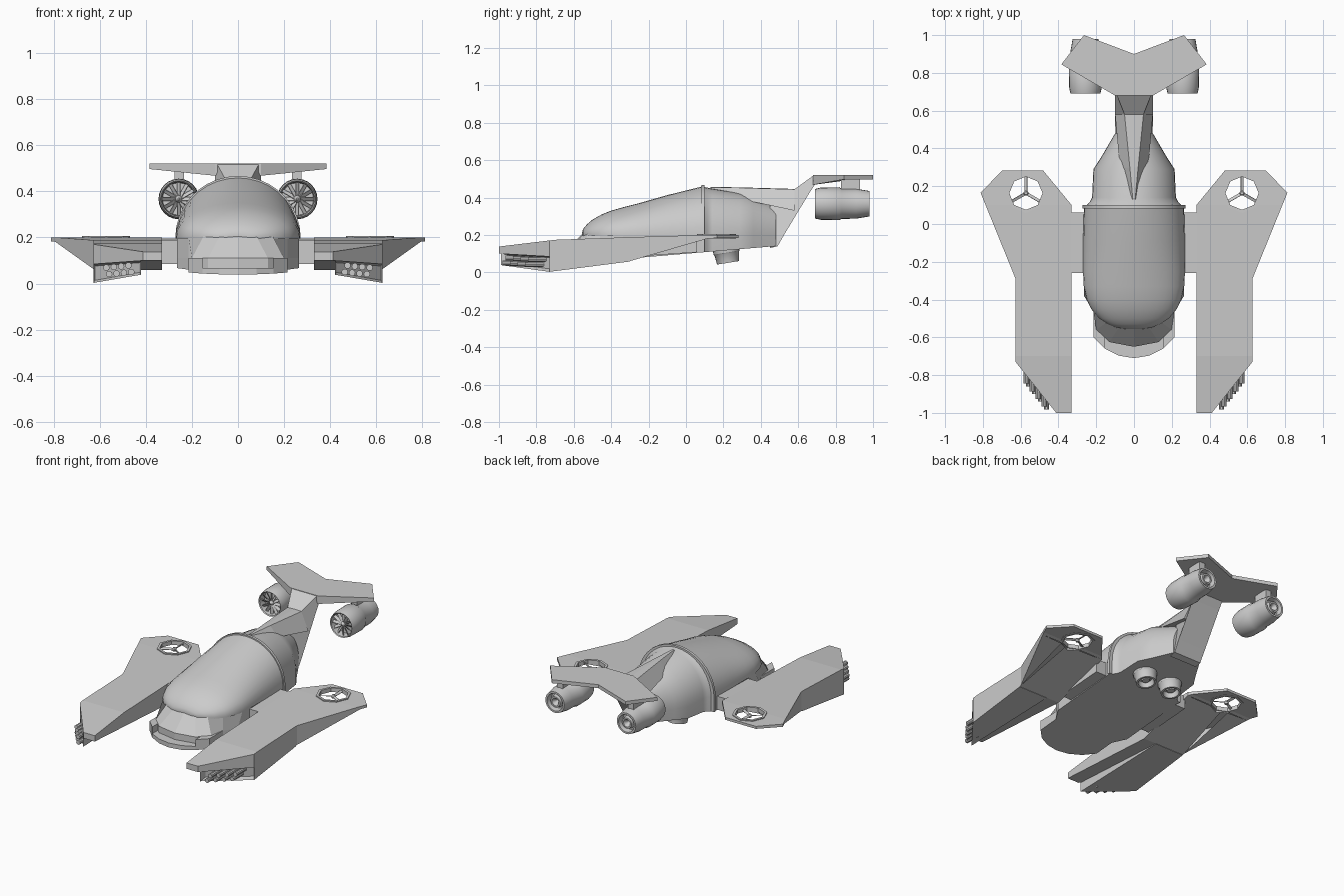
import bpy, bmesh
from math import sin, cos, pi, radians
from mathutils import Vector, Matrix

if "Cube" in bpy.data.objects:
    bpy.data.objects.remove(bpy.data.objects["Cube"])

smooth = []

def finish(name, bm, mirror=False, soft=False):
    bmesh.ops.recalc_face_normals(bm, faces=bm.faces[:])
    me = bpy.data.meshes.new(name)
    bm.to_mesh(me)
    bm.free()
    ob = bpy.data.objects.new(name, me)
    bpy.context.collection.objects.link(ob)
    if mirror:
        ob.modifiers.new("mirror", 'MIRROR')
    if soft:
        smooth.append(ob)
    return ob

def sym(half):
    """Close a half outline (x >= 0) across x = 0."""
    return half + [(-p[0], *p[1:]) for p in reversed(half) if p[0] > 1e-6]

def loft_bm(rings):
    bm = bmesh.new()
    vs = [[bm.verts.new(p) for p in r] for r in rings]
    n = len(vs[0])
    for a, b in zip(vs, vs[1:]):
        for i in range(n):
            bm.faces.new((a[i], a[(i+1) % n], b[(i+1) % n], b[i]))
    bm.faces.new(vs[0])
    bm.faces.new(vs[-1])
    return bm

def loft(name, rings, **kw):
    return finish(name, loft_bm(rings), **kw)

def prism_bm(pts, top, bot, cuts=()):
    """Plan outline with top and bottom heights given as functions of (x, y)."""
    bm = loft_bm([[(x, y, 0) for x, y in pts], [(x, y, 1) for x, y in pts]])
    for c in cuts:
        bmesh.ops.bisect_plane(bm, geom=bm.verts[:]+bm.edges[:]+bm.faces[:],
                               plane_co=(0, c, 0), plane_no=(0, 1, 0))
    for v in bm.verts:
        v.co.z = top(v.co.x, v.co.y) if v.co.z > .5 else bot(v.co.x, v.co.y)
    return bm

def frame(c, axis):
    return Matrix.Translation(c) @ Vector((0, 0, 1)).rotation_difference(Vector(axis)).to_matrix().to_4x4()

def lathe(name, prof, c, axis, n=24, **kw):
    """Revolve (distance, radius) pairs about an axis."""
    m = frame(c, axis)
    rings = [[m @ Vector((r*cos(2*pi*i/n), r*sin(2*pi*i/n), d)) for i in range(n)] for d, r in prof]
    return loft(name, rings, **kw)

def blades(name, c, axis, n, r0, r1, width, thick, pitch, phase=0):
    bm = bmesh.new()
    for i in range(n):
        m = (frame(c, axis) @ Matrix.Rotation(2*pi*i/n + phase, 4, 'Z') @ Matrix.Translation(((r0+r1)/2, 0, 0))
             @ Matrix.Rotation(pitch, 4, 'X') @ Matrix.Diagonal((r1-r0, width, thick, 1)))
        bmesh.ops.create_cube(bm, size=1, matrix=m)
    return finish(name, bm, mirror=True)

def lerp(x, table):
    for (a, fa), (b, fb) in zip(table, table[1:]):
        if x <= b:
            return fa + (fb-fa)*(x-a)/(b-a)
    return table[-1][1]

def belly(x, y):
    return .04 + .085*(y+.7)

def arch(y, w, zt, zs, zb, n=9):
    """Cross-section: flat bottom, straight sides, elliptical roof."""
    half = [(0, y, zb), (w, y, zb)]
    half += [(w*cos(pi/2*i/n) if i < n else 0, y, zs+(zt-zs)*sin(pi/2*i/n)) for i in range(n+1)]
    return sym(half)

# lower hull, sloping back to the canopy line at the nose
low = [(0, .1), (.265, .1), (.265, -.38), (.215, -.46), (.2, -.56), (.13, -.625), (0, -.65)]
high = [(0, .1), (.265, .1), (.265, -.33), (.215, -.46), (.15, -.525), (.08, -.548), (0, -.555)]
loft("lower_hull", [sym([(x, y, belly(x, y)) for x, y in low]),
                    sym([(x, y, .11) for x, y in low]), sym([(x, y, .205) for x, y in high])])

# chin ledge: low centre step with raised ends
finish("chin_step", prism_bm(sym([(0, -.4), (.155, -.4), (.155, -.66), (.08, -.697), (0, -.71)]),
                             lambda x, y: .068, belly))
finish("chin_end", prism_bm([(.155, -.4), (.215, -.4), (.215, -.6), (.155, -.66)],
                            lambda x, y: .112, belly), mirror=True)

# canopy dome
canopy = [(-.555, .05, .215), (-.55, .09, .232), (-.53, .14, .256), (-.5, .185, .282), (-.45, .227, .31),
          (-.4, .25, .33), (-.33, .266, .35), (-.25, .27, .37), (-.1, .27, .413), (.09, .265, .46)]
loft("canopy", [arch(y, w, z, .205, .195) for y, w, z in canopy], soft=True)

# frame hoop behind the canopy
loft("canopy_hoop", [arch(y, .272, .467, .2, .108) for y in (.083, .1)], soft=True)

# rear fuselage
rear = [(.09, .262, .458, .2), (.115, .235, .453, .2), (.14, .222, .448, .2), (.29, .215, .425, .2),
        (.36, .17, .4, .2), (.48, .1, .35, .2)]
loft("rear_fuselage", [arch(y, w, zt, zs, belly(0, y)) for y, w, zt, zs in rear], soft=True)

# dorsal fairing running into the tail boom
loft("dorsal_fairing", [sym([(0, y, zb), (wb, y, zb), (wt, y, zt), (0, y, zt+.002)]) for y, wb, zb, wt, zt in
                        [(.13, .02, .42, .006, .455), (.3, .075, .39, .022, .452), (.58, .1, .33, .05, .444)]])
boom = [(.45, .13, .098), (.49, .14, .098), (.53, .21, .1), (.66, .425, .1), (.71, .5, .1),
        (.68, .517, .09), (.58, .444, .05), (.45, .43, .04)]
loft("tail_boom", [[(s*w, y, z) for y, z, w in boom] for s in (-1, 1)])

# swept tail wing
finish("tail_wing", prism_bm(sym([(0, .68), (.1, .68), (.385, .845), (.265, 1), (0, .9)]),
                             lambda x, y: .52, lambda x, y: .468 if y < .7 else .497))

# tail engines with fan, spinner and pylon
EC = Vector((.257, .69, .367))
lathe("tail_engine", [(.05, .005), (.05, .07), (.005, .074), (0, .079), (.03, .086), (.13, .088), (.142, .081),
                      (.22, .08), (.29, .068), (.29, .056), (.255, .05), (.255, .04), (.285, .034),
                      (.285, .024), (.25, .004)], EC, (0, 1, 0), mirror=True, soft=True)
lathe("engine_spinner", [(.005, .004), (.02, .014), (.055, .02)], EC, (0, 1, 0), 12, mirror=True, soft=True)
blades("engine_fan", EC + Vector((0, .025, 0)), (0, 1, 0), 12, .015, .074, .018, .004, radians(40))
loft("engine_pylon", [[(x, y, z) for x, y in ((.235, .83), (.275, .83), (.275, .93), (.235, .93))]
                      for z in (.42, .505)], mirror=True)

# side wings
def wing_top(x, y):
    return lerp(y, [(-1, .138), (-.7, .174), (-.3, .188), (.1, .2), (.3, .2)])

def wing_bottom(x, y):
    return lerp(y, [(-1, .1), (-.3, .06), (.12, .182), (.3, .184)])

plan = [(.33, -1), (.412, -1), (.627, -.73), (.627, -.29), (.812, .165), (.7, .282), (.48, .282), (.33, .1)]
wing = finish("side_wing", prism_bm(plan, wing_top, wing_bottom, (-.7, -.3, .1, .12)))
FC = Vector((.572, .163, .192))
cutter = lathe("fan_hole_cutter", [(-.1, .095), (.1, .095)], FC, (0, 0, 1), 8)
cutter.hide_render = True
cutter.hide_viewport = True
hole = wing.modifiers.new("fan_hole", 'BOOLEAN')
hole.operation, hole.object, hole.solver = 'DIFFERENCE', cutter, 'EXACT'
wing.modifiers.new("mirror", 'MIRROR')

# lift fan rim, hub and blades
n = 8
rim = bmesh.new()
rv = [[rim.verts.new(FC + Vector((r*cos(2*pi*i/n), r*sin(2*pi*i/n), d))) for i in range(n)]
      for r, d in ((.088, -.012), (.088, .014), (.104, .014), (.104, -.012))]
for k in range(4):
    for i in range(n):
        rim.faces.new((rv[k][i], rv[k][(i+1) % n], rv[(k+1) % 4][(i+1) % n], rv[(k+1) % 4][i]))
finish("lift_fan_rim", rim, mirror=True)
lathe("lift_fan_hub", [(-.012, .01), (0, .014), (.01, .008)], FC, (0, 0, 1), 10, mirror=True)
blades("lift_fan_blades", FC, (0, 0, 1), 3, .005, .09, .016, .004, radians(25), radians(90))

# weapon pods under the wing fronts, with a recessed slanted opening
pod = prism_bm([(.42, -.99), (.627, -.73), (.627, -.3), (.42, -.3)], lambda x, y: wing_bottom(x, y)+.002,
               lambda x, y: lerp(y, [(-1, .04), (-.73, .003), (-.3, .058)]))
bmesh.ops.recalc_face_normals(pod, faces=pod.faces[:])
slant = [f for f in pod.faces if f.normal.y < -.3 and f.normal.x > .3]
bmesh.ops.inset_region(pod, faces=slant, thickness=.015)
bmesh.ops.translate(pod, verts=slant[0].verts[:], vec=(0, .04, 0))
finish("weapon_pod", pod, mirror=True)

# two rows of barrels
for row, (x0, z) in enumerate(((.475, .078), (.463, .05))):
    for i in range(4):
        x = x0 + .032*i
        y = -.99 + (x-.42)*1.256
        lathe(f"barrel_{row}_{i}", [(0, .008), (0, .014), (.1, .014)], (x, y-.045, z-.003*i), (0, 1, 0), 10,
              mirror=True, soft=True)

# stub joining wing to hull
loft("wing_stub", [[(x, -.26, .085), (x, .06, .108), (x, .06, .195), (x, -.26, .188)] for x in (.25, .34)],
     mirror=True)

# belly thrusters
lathe("belly_thruster", [(-.03, .074), (.03, .07), (.035, .066), (.085, .06), (.085, .048), (.05, .042),
                         (.05, .028), (.07, .022), (.07, .004)], (.095, .212, .135), (0, .16, -1),
      mirror=True, soft=True)

# smooth shading on the rounded parts
bpy.ops.object.select_all(action='DESELECT')
for ob in smooth:
    ob.select_set(True)
bpy.context.view_layer.objects.active = smooth[0]
bpy.ops.object.shade_smooth_by_angle(angle=radians(32))
